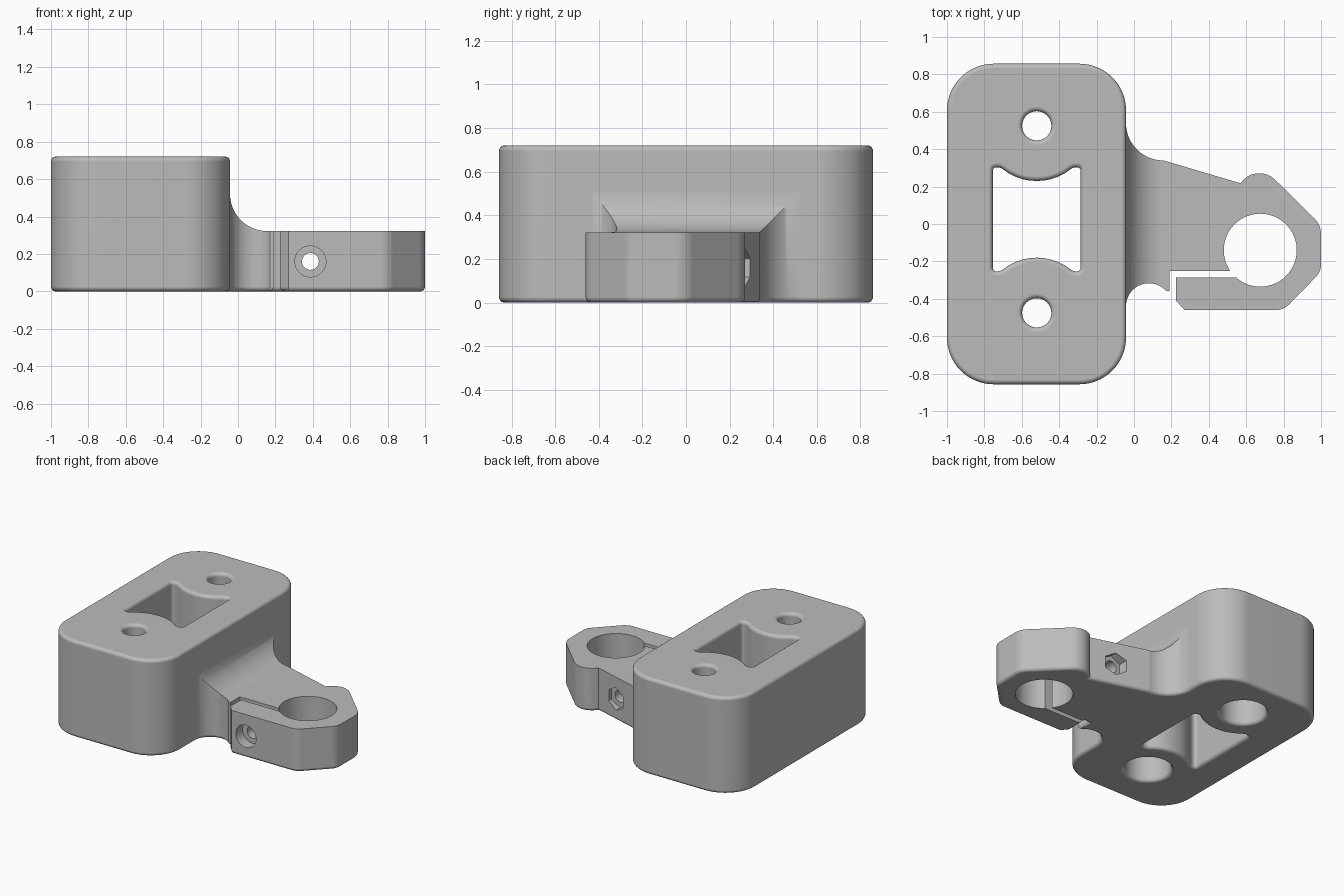
import bpy, bmesh, math
from mathutils import Matrix, Vector

cube = bpy.data.objects.get("Cube")
if cube:
    bpy.data.objects.remove(cube, do_unlink=True)

ROUND = 0.025      # small edge rounding
HEIGHT = 0.72      # block height
ARM_TOP = 0.322
FACE = -0.0425     # block side that carries the arm


def arc(cx, cy, r, start, end, n):
    """Points on an arc, angles in degrees."""
    step = math.radians(end - start) / n
    a = math.radians(start)
    return [(cx + r * math.cos(a + i * step), cy + r * math.sin(a + i * step)) for i in range(n + 1)]


def circle(cx, cy, r, n=64, start=0):
    return arc(cx, cy, r, start, start + 360, n)[:-1]


def rounded(points, n=8):
    """Outline with a fillet at every point given as (x, y, radius)."""
    out = []
    for i, p in enumerate(points):
        c = Vector(p[:2])
        if len(p) < 3:
            out.append(tuple(c))
            continue
        u = (Vector(points[i - 1][:2]) - c).normalized()
        v = (Vector(points[(i + 1) % len(points)][:2]) - c).normalized()
        half = u.angle(v) / 2
        mid = c + (u + v).normalized() * (p[2] / math.sin(half))
        a = c + u * (p[2] / math.tan(half)) - mid
        b = c + v * (p[2] / math.tan(half)) - mid
        turn = math.atan2(a.x * b.y - a.y * b.x, a.dot(b))
        for k in range(n + 1):
            out.append(tuple(mid + Matrix.Rotation(turn * k / n, 2) @ a))
    return out


def offset(outline, d):
    """Move an outline outward by d with mitred corners."""
    pts = [Vector(p) for p in outline]
    area = sum(pts[i - 1].x * p.y - p.x * pts[i - 1].y for i, p in enumerate(pts))
    if area < 0:
        pts.reverse()
    out = []
    for i, p in enumerate(pts):
        e = (p - pts[i - 1]).normalized()
        f = (pts[(i + 1) % len(pts)] - p).normalized()
        m, n = Vector((e.y, -e.x)), Vector((f.y, -f.x))
        out.append(p + (m + n) * (d / (1 + m.dot(n))))
    return out


def rim(z, direction, sign, base=0.0, n=6):
    """Levels (z, offset) of a rounded edge, from the surface inward."""
    out = []
    for i in range(n + 1):
        t = math.pi / 2 * i / n
        out.append((z + direction * ROUND * (1 - math.cos(t)), base + sign * ROUND * (1 - math.sin(t))))
    return out


def stack(name, outline, levels, sideways=False):
    """Solid made of one outline at several levels, each with its own offset."""
    bm = bmesh.new()
    rings = [[bm.verts.new((p.x, p.y, z)) for p in offset(outline, d)] for z, d in levels]
    for low, high in zip(rings, rings[1:]):
        for i in range(len(low)):
            bm.faces.new((low[i - 1], low[i], high[i], high[i - 1]))
    bm.faces.new(rings[0][::-1])
    bm.faces.new(rings[-1])
    bmesh.ops.recalc_face_normals(bm, faces=bm.faces)
    if sideways:  # stack along the depth instead of the height
        bmesh.ops.rotate(bm, verts=bm.verts, matrix=Matrix.Rotation(math.pi / 2, 3, 'X'))
    mesh = bpy.data.meshes.new(name)
    bm.to_mesh(mesh)
    bm.free()
    obj = bpy.data.objects.new(name, mesh)
    bpy.context.collection.objects.link(obj)
    return obj


def combine(target, tool, operation):
    mod = target.modifiers.new(operation, 'BOOLEAN')
    mod.operation, mod.object, mod.solver = operation, tool, 'EXACT'
    bpy.context.view_layer.objects.active = target
    bpy.ops.object.modifier_apply(modifier=mod.name)
    bpy.data.objects.remove(tool, do_unlink=True)


# Tall block with rounded corners
R, Y = 0.25, 0.857
block_outline = rounded([(-1, -Y, R), (FACE, -Y, R), (FACE, Y, R), (-1, Y, R)], 16)
body = stack("mounting_bracket", block_outline, rim(0, 1, -1) + rim(HEIGHT, -1, -1)[::-1])

# Clamp arm: plan outline trimmed by a side profile that sweeps up to the block
arm_outline = [(-0.1, -0.44)] + arc(0.08, -0.44, 0.123, 180, 42, 20) + rounded([
    (0.19, -0.36), (0.19, -0.25), (0.225, -0.25), (0.225, -0.41), (0.27, -0.46),
    (0.80, -0.46, 0.1), (1.0, -0.255, 0.1), (1.0, -0.005, 0.12), (0.65, 0.34, 0.12),
]) + arc(0.157, 0.54, 0.2, 270, 180, 20) + [(-0.1, 0.54)]
arm = stack("clamp_arm", arm_outline, rim(0, 1, -1) + [(0.6, 0)])
sweep = [(-0.2, -0.1), (1.1, -0.1), (1.1, ARM_TOP)]
sweep += arc(0.157, ARM_TOP + 0.2, 0.2, 270, 180, 20) + [(-0.2, ARM_TOP + 0.2)]
combine(arm, stack("arm_profile", sweep, [(-1, 0), (1, 0)], True), 'INTERSECT')
combine(body, arm, 'UNION')

# Window that narrows around the two screw holes
MX, MY = -0.52, 0.025
bow = [(x, 0.5 - math.sqrt(0.295 ** 2 - x * x)) for x in (0.15, 0.11, 0.075, 0.04, 0)]
quarter = [(0.235, 0.278, 0.018), (0.195, 0.278, 0.05)] + bow
half = quarter + [(-p[0], *p[1:]) for p in quarter[-2::-1]]
full = half + [(-p[0], -p[1], *p[2:]) for p in half]
window = rounded([(p[0] + MX, p[1] + MY, *p[2:]) for p in full], 5)
through = [(-0.05, ROUND)] + rim(0, 1, 1) + rim(HEIGHT, -1, 1)[::-1] + [(HEIGHT + 0.05, ROUND)]
combine(body, stack("window", window, through), 'DIFFERENCE')

# Screw holes, wide from below and narrow on top
WIDE = 0.08
levels = [(-0.05, WIDE + ROUND)] + rim(0, 1, 1, WIDE) + [(0.5, WIDE), (0.5, 0)]
levels += rim(HEIGHT, -1, 1)[::-1] + [(HEIGHT + 0.05, ROUND)]
for side in (-1, 1):
    combine(body, stack("screw_hole", circle(MX, MY + side * 0.5, 0.078), levels), 'DIFFERENCE')

# Round clamp hole and the slot that opens it
combine(body, stack("clamp_hole", circle(0.675, -0.14, 0.195), [(-0.1, 0), (0.5, 0)]), 'DIFFERENCE')
slot = [(0.2, -0.285), (0.6, -0.285), (0.6, -0.25), (0.2, -0.25)]
combine(body, stack("clamp_slot", slot, [(-0.1, 0), (0.5, 0)]), 'DIFFERENCE')

# Clamp bolt: through hole, round head recess in front, hex nut pocket behind
bolt = (0.387, 0.16)
for name, radius, sides, start, end in (("bolt_hole", 0.045, 32, -0.5, 0.6),
                                        ("head_recess", 0.083, 48, 0.38, 0.6),
                                        ("nut_pocket", 0.085, 6, -0.5, -0.22)):
    tool = stack(name, circle(*bolt, radius, sides, 90), [(start, 0), (end, 0)], True)
    combine(body, tool, 'DIFFERENCE')

# Single grey material
grey = bpy.data.materials.new("plain grey")
grey.use_nodes = True
colour = (0.5, 0.5, 0.5, 1)
grey.diffuse_color = colour
grey.node_tree.nodes["Principled BSDF"].inputs["Base Color"].default_value = colour
body.data.materials.clear()
body.data.materials.append(grey)

# Smooth shading that keeps flat faces flat
bpy.ops.object.select_all(action='DESELECT')
body.select_set(True)
bpy.context.view_layer.objects.active = body
bpy.ops.object.shade_smooth_by_angle(angle=math.radians(30))
weighted = body.modifiers.new("weighted_normals", 'WEIGHTED_NORMAL')
weighted.keep_sharp = True
